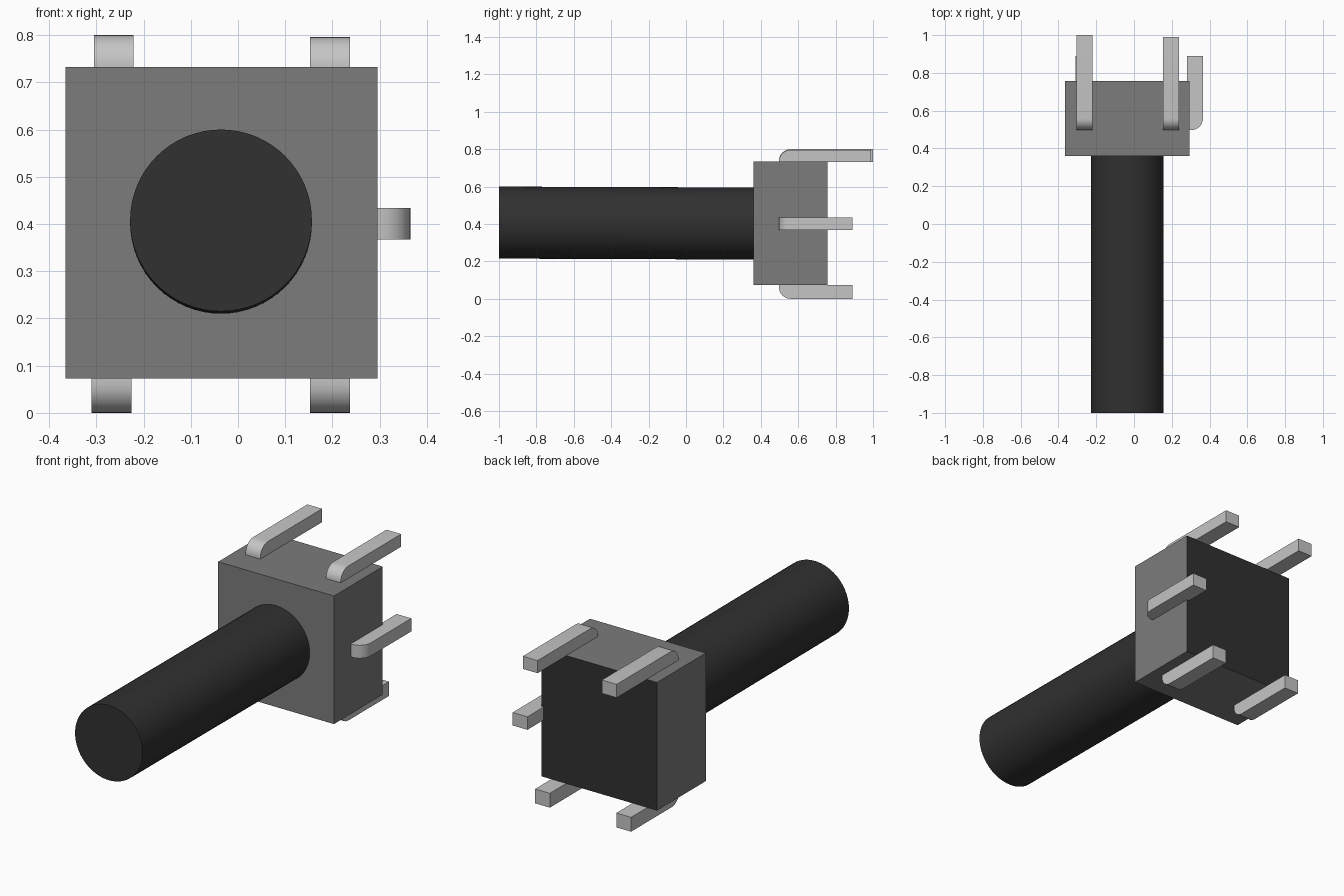
import bpy, bmesh, math
from mathutils import Vector

cube = bpy.data.objects.get("Cube")
if cube:
    bpy.data.objects.remove(cube, do_unlink=True)


def material(name, value):
    m = bpy.data.materials.new(name)
    m.use_nodes = True
    color = (value, value, value, 1)
    m.diffuse_color = color
    m.node_tree.nodes["Principled BSDF"].inputs["Base Color"].default_value = color
    return m


GREY = material("housing grey", 0.20)
BLACK = material("black plastic", 0.03)
METAL = material("pin metal", 0.56)


def finish(name, bm, mats):
    bmesh.ops.recalc_face_normals(bm, faces=bm.faces[:])
    me = bpy.data.meshes.new(name)
    bm.to_mesh(me)
    bm.free()
    for m in mats:
        me.materials.append(m)
    ob = bpy.data.objects.new(name, me)
    bpy.context.collection.objects.link(ob)
    return ob


def smooth(ob):
    bpy.ops.object.select_all(action='DESELECT')
    ob.select_set(True)
    bpy.context.view_layer.objects.active = ob
    bpy.ops.object.shade_smooth_by_angle(angle=math.radians(35))


# Housing: a box whose rear face is black
lo, hi = Vector((-0.365, 0.36, 0.073)), Vector((0.295, 0.757, 0.733))
bm = bmesh.new()
bmesh.ops.create_cube(bm, size=1)
bmesh.ops.scale(bm, vec=hi - lo, verts=bm.verts)
bmesh.ops.translate(bm, vec=(lo + hi) / 2, verts=bm.verts)
bm.normal_update()
for f in bm.faces:
    f.material_index = 1 if f.normal.y > 0.5 else 0
finish("housing", bm, [GREY, BLACK])

# Plunger: a long rod, drooping very slightly towards the housing
front, back = Vector((-0.036, -1.0, 0.4075)), Vector((-0.036, 0.362, 0.4025))
bm = bmesh.new()
bmesh.ops.create_cone(bm, cap_ends=True, segments=64, radius1=0.1925,
                      radius2=0.1925, depth=(back - front).length)
rod = finish("plunger", bm, [BLACK])
rod.rotation_mode = 'QUATERNION'
rod.rotation_quaternion = (back - front).to_track_quat('Z', 'Y')
rod.location = (front + back) / 2
smooth(rod)


# Pins: a flat bar profile with a rounded outer front corner, extruded sideways
def pin(name, base, out, side, width, thick, length, radius=0.062):
    base, out, side = Vector(base), Vector(out), Vector(side)
    profile = [(0, 0)]
    for i in range(9):
        a = math.pi / 2 * i / 8
        profile.append((radius * (1 - math.cos(a)), thick - radius * (1 - math.sin(a))))
    profile += [(length, thick), (length, 0)]
    bm = bmesh.new()
    verts = [bm.verts.new(base + Vector((0, y, 0)) + out * h - side * width / 2)
             for y, h in profile]
    face = bm.faces.new(verts)
    ext = bmesh.ops.extrude_face_region(bm, geom=[face])
    bmesh.ops.translate(bm, vec=side * width,
                        verts=[v for v in ext["geom"] if isinstance(v, bmesh.types.BMVert)])
    smooth(finish(name, bm, [METAL]))


X, UP, DOWN = (1, 0, 0), (0, 0, 1), (0, 0, -1)
Y0 = 0.497
pin("top_right_pin", (-0.263, Y0, 0.731), UP, X, 0.084, 0.069, 0.503)
pin("top_left_pin", (0.195, Y0, 0.731), UP, X, 0.084, 0.065, 0.493)
pin("bottom_right_pin", (-0.268, Y0, 0.074), DOWN, X, 0.084, 0.074, 0.393)
pin("bottom_left_pin", (0.195, Y0, 0.074), DOWN, X, 0.084, 0.074, 0.393)
pin("side_pin", (0.281, Y0, 0.4005), X, UP, 0.067, 0.084, 0.393)
